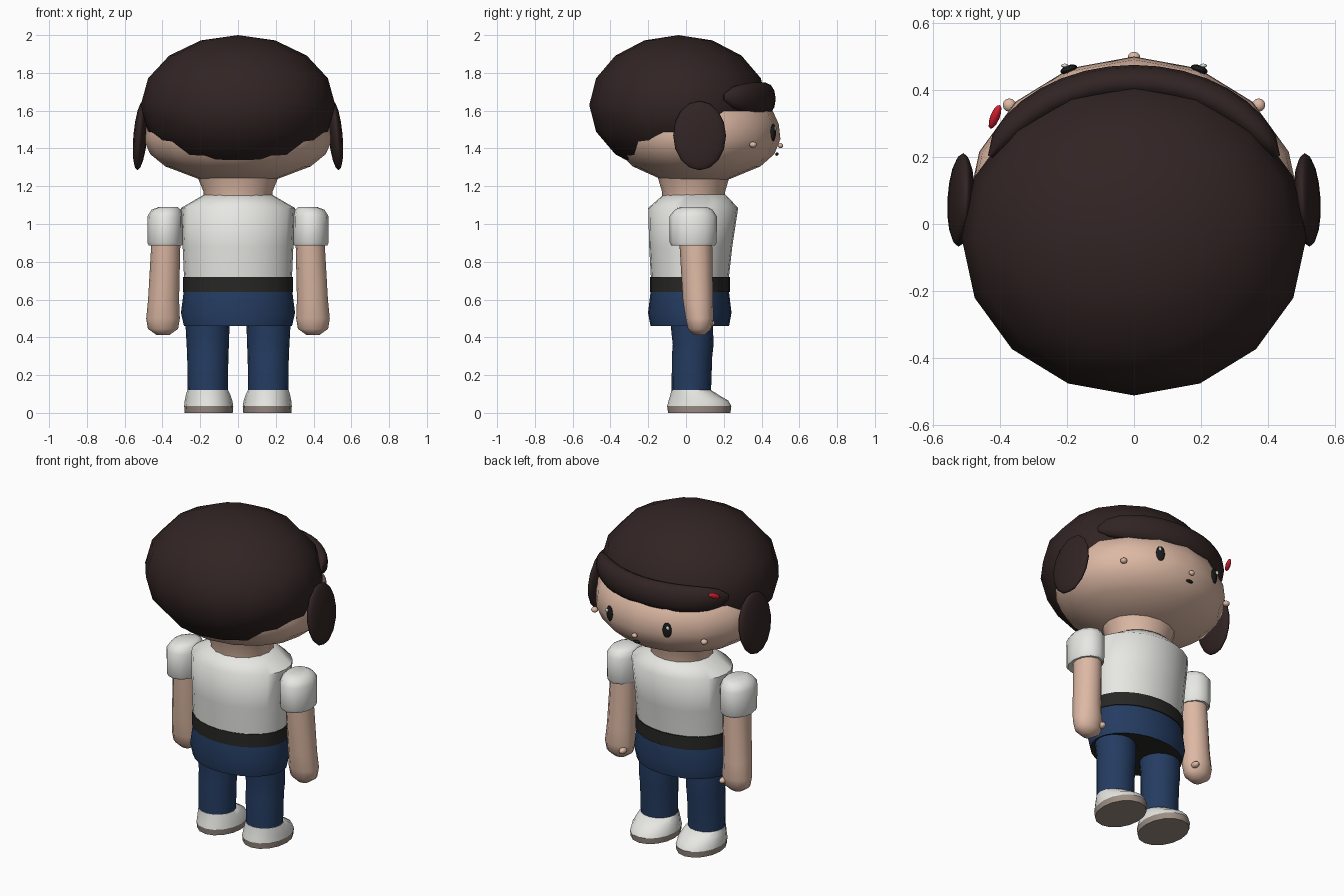
import bpy
import bmesh
from math import sin, cos, pi, radians

if "Cube" in bpy.data.objects:
    bpy.data.objects.remove(bpy.data.objects["Cube"])


def material(name, *rgb):
    m = bpy.data.materials.new(name)
    m.use_nodes = True
    m.diffuse_color = (*rgb, 1)
    m.node_tree.nodes["Principled BSDF"].inputs["Base Color"].default_value = (*rgb, 1)
    return m


skin = material("skin", .72, .48, .37)
hair_brown = material("dark_brown_hair", .031, .018, .017)
white = material("white_cloth", .82, .82, .79)
navy = material("navy_cloth", .018, .045, .12)
black = material("black_belt", .02, .02, .019)
sole_tan = material("sole_tan", .33, .27, .23)
red = material("red_clip", .7, .015, .03)
ink = material("face_ink", .012, .011, .012)


def finish(obj, name, mat, angle=40):
    obj.name = name
    obj.data.materials.append(mat)
    bpy.ops.object.select_all(action="DESELECT")
    obj.select_set(True)
    bpy.context.view_layer.objects.active = obj
    bpy.ops.object.shade_smooth_by_angle(angle=radians(angle))
    return obj


def skin_loops(name, loops, mat, angle=40):
    """Join closed loops of points into a capped body."""
    bm = bmesh.new()
    rows = [[bm.verts.new(p) for p in loop] for loop in loops]
    n = len(rows[0])
    for a, b in zip(rows, rows[1:]):
        for i in range(n):
            j = (i + 1) % n
            bm.faces.new((a[i], a[j], b[j], b[i]))
    bm.faces.new(rows[0])
    bm.faces.new(rows[-1])
    bmesh.ops.recalc_face_normals(bm, faces=bm.faces)
    mesh = bpy.data.meshes.new(name)
    bm.to_mesh(mesh)
    bm.free()
    obj = bpy.data.objects.new(name, mesh)
    bpy.context.collection.objects.link(obj)
    return finish(obj, name, mat, angle)


def loft(name, rings, mat, side=1, segs=16, back=1.0, angle=40):
    """Stack oval rings given as (z, centre x, centre y, radius x, radius y)."""
    loops = []
    for z, cx, cy, rx, ry in rings:
        loop = []
        for i in range(segs):
            a = 2 * pi * i / segs
            depth = ry * (back if sin(a) < 0 else 1)
            loop.append((side * cx + rx * cos(a), cy + depth * sin(a), z))
        loops.append(loop)
    return skin_loops(name, loops, mat, angle)


def ball(name, loc, size, mat, rot=(0, 0, 0), segs=16, rings=8):
    bpy.ops.mesh.primitive_uv_sphere_add(segments=segs, ring_count=rings, radius=1,
                                         location=loc, rotation=rot)
    obj = bpy.context.object
    obj.scale = size
    return finish(obj, name, mat)


# Head and hair
head_profile = [(.2, 1.235), (.385, 1.305), (.465, 1.37), (.5, 1.45),
                (.49, 1.53), (.455, 1.6), (.36, 1.67), (.2, 1.72)]
loft("head", [(z, 0, .04, r, r * .92) for r, z in head_profile], skin, back=.91)
ball("hair", (0, -.04, 1.63), (.515, .472, .37), hair_brown)

# Swept fringe: flattened oval sections along an arc
fringe = []
steps = 16
for k in range(steps + 1):
    s = (2 * k / steps - 1) * .99
    t = s * radians(66)
    taper = (1 - s ** 4) ** .5
    loop = []
    for i in range(12):
        a = 2 * pi * i / 12
        out = .05 * taper * cos(a)
        loop.append((sin(t) * (.47 + out), .04 + cos(t) * (.385 + out),
                     1.662 + .01 * sin(t) + .085 * taper * sin(a)))
    fringe.append(loop)
skin_loops("fringe", fringe, hair_brown, 60)
ball("hair_clip", (-.415, .32, 1.7), (.014, .042, .016), red,
     (radians(25), 0, radians(-22)), 12, 6)

# Face
ball("nose", (0, .5, 1.415), (.018, .014, .014), skin, segs=12, rings=6)
ball("mouth", (0, .481, 1.37), (.024, .009, .009), ink, segs=12, rings=6)

# Torso
loft("neck", [(1.12, 0, .04, .18, .165), (1.17, 0, .04, .182, .167),
              (1.25, 0, .04, .215, .19)], skin)
loft("shirt", [(.7, 0, .02, .285, .205), (.88, 0, .025, .293, .22),
               (1.085, 0, .038, .302, .238), (1.155, 0, .045, .18, .165)],
     white, segs=24, angle=60)
loft("belt", [(.64, 0, .022, .291, .212), (.72, 0, .022, .291, .212)], black, segs=24)
hips = loft("hips", [(.46, 0, .02, .286, .208), (.53, 0, .02, .302, .221),
                     (.645, 0, .02, .287, .207)], navy, segs=24)
hips.data.materials.append(black)
for face in hips.data.polygons:
    if face.normal.z < -.9:
        face.material_index = 1

# Paired parts
for label, s in (("left", 1), ("right", -1)):
    ball(label + "_hair_bun", (s * .517, .072, 1.468), (.037, .14, .184), hair_brown,
         (0, radians(-s * 5), radians(s * 3)))
    ball(label + "_eye", (s * .195, .462, 1.485), (.026, .012, .046), ink,
         (0, 0, radians(-s * 20)))
    ball(label + "_eye_glint", (s * .207, .473, 1.505), (.011, .006, .012), white,
         segs=10, rings=6)
    ball(label + "_cheek", (s * .372, .355, 1.42), (.02, .02, .016), skin,
         segs=12, rings=6)

    loft(label + "_sleeve", [(.885, .385, .038, .088, .115), (.9, .385, .038, .094, .124),
                             (1.04, .385, .038, .095, .126), (1.075, .38, .04, .078, .1),
                             (1.09, .37, .042, .05, .07)], white, s, 12, angle=50)
    loft(label + "_arm", [(.95, .38, .05, .076, .088), (.6, .394, .063, .082, .08),
                          (.5, .397, .072, .089, .074), (.445, .397, .072, .08, .062),
                          (.413, .397, .07, .035, .03)], skin, s, 12, angle=60)
    ball(label + "_thumb", (s * .34, .125, .475), (.02, .028, .018), skin,
         segs=12, rings=6)

    loft(label + "_leg", [(.1, .16, .028, .106, .104), (.3, .16, .032, .109, .107),
                          (.36, .16, .038, .112, .108), (.5, .162, .028, .118, .113)],
         navy, s)
    loft(label + "_sole", [(0, .155, .07, .127, .165), (.036, .155, .07, .13, .17)],
         sole_tan, s)
    loft(label + "_shoe", [(.036, .155, .07, .13, .17), (.065, .156, .066, .126, .158),
                           (.095, .158, .045, .118, .128), (.12, .16, .028, .108, .106)],
         white, s, angle=50)
